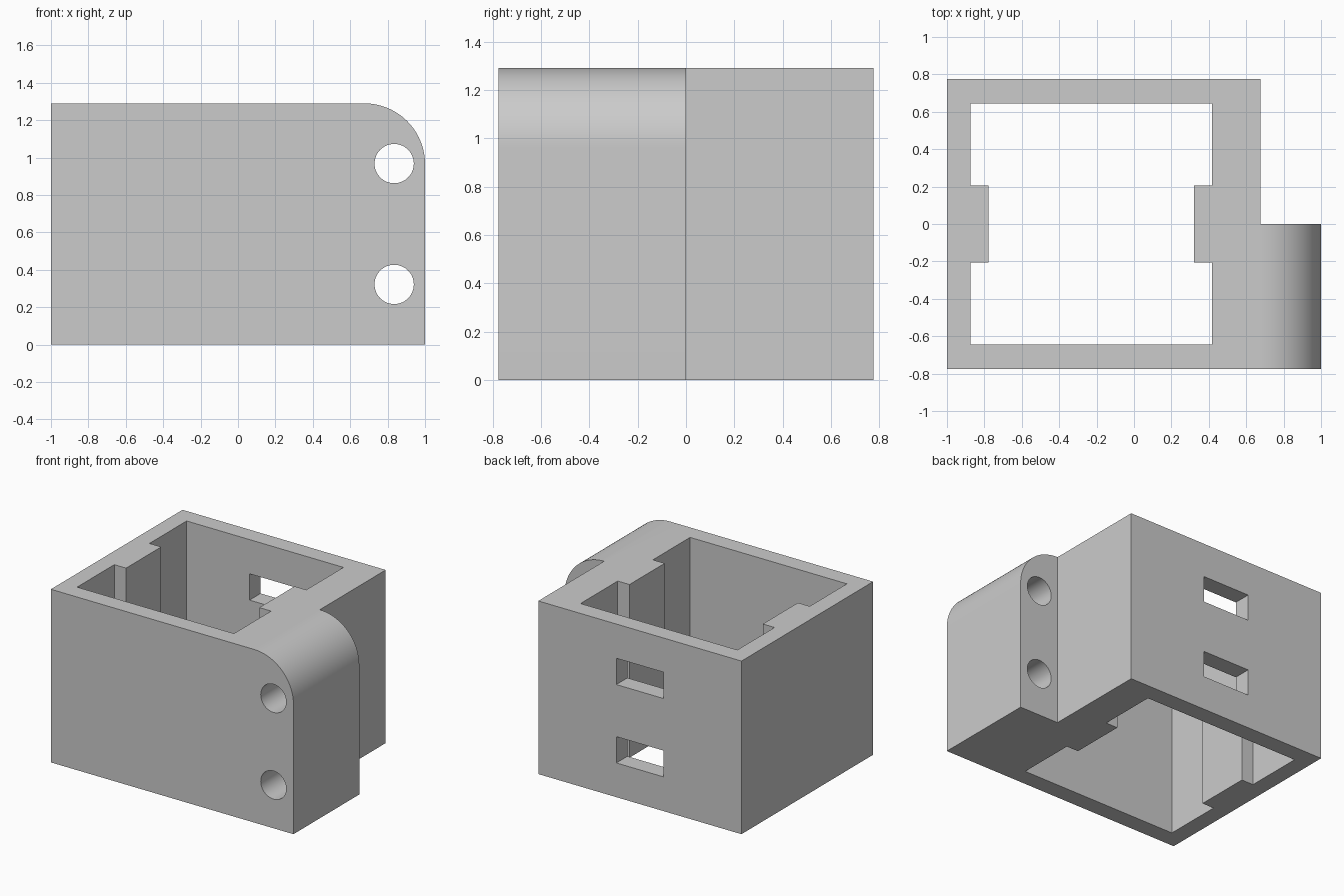
import bpy
import bmesh
from math import sin, cos, pi, radians

cube = bpy.data.objects.get("Cube")
if cube:
    bpy.data.objects.remove(cube, do_unlink=True)

# Overall dimensions
HEIGHT, DEPTH = 1.29, 0.775      # full height, half depth
LEFT, RIGHT, EAR = -1.0, 0.675, 1.0
MID = HEIGHT / 2
RADIUS = EAR - RIGHT             # rounded ear corner

grey = bpy.data.materials.new("plain grey")
grey.use_nodes = True
grey.diffuse_color = (0.6, 0.6, 0.6, 1)
grey.node_tree.nodes["Principled BSDF"].inputs["Base Color"].default_value = (0.6, 0.6, 0.6, 1)


def prism(name, points, axis, start, end):
    """Extrude a closed 2D profile along z (plan) or y (elevation)."""
    def place(u, v, w):
        return (u, v, w) if axis == "z" else (u, w, v)
    bm = bmesh.new()
    face = bm.faces.new([bm.verts.new(place(u, v, start)) for u, v in points])
    out = bmesh.ops.extrude_face_region(bm, geom=[face])
    for item in out["geom"]:
        if isinstance(item, bmesh.types.BMVert):
            item.co = place(item.co.x, item.co.y if axis == "z" else item.co.z, end)
    bmesh.ops.recalc_face_normals(bm, faces=bm.faces)
    mesh = bpy.data.meshes.new(name)
    bm.to_mesh(mesh)
    bm.free()
    mesh.materials.append(grey)
    obj = bpy.data.objects.new(name, mesh)
    bpy.context.collection.objects.link(obj)
    return obj


def arc(cx, cz, r, a0, a1, n):
    return [(cx + r * cos(a0 + (a1 - a0) * i / n), cz + r * sin(a0 + (a1 - a0) * i / n))
            for i in range(n + 1)]


def rect(x0, x1, z0, z1):
    return [(x0, z0), (x1, z0), (x1, z1), (x0, z1)]


# L-shaped block: box plus the mounting ear on the front half
housing = prism("housing", [(LEFT, -DEPTH), (EAR, -DEPTH), (EAR, 0), (RIGHT, 0),
                            (RIGHT, DEPTH), (LEFT, DEPTH)], "z", 0, HEIGHT)

# Open cavity, narrowed by a rib on each side
x0, x1, half, rib, rib_y = -0.875, 0.418, 0.645, 0.097, 0.207
right_side = [(x1, -half), (x1, -rib_y), (x1 - rib, -rib_y),
              (x1 - rib, rib_y), (x1, rib_y), (x1, half)]
left_side = [(x0 + x1 - x, -y) for x, y in right_side]
cutters = [prism("cavity_cutter", right_side + left_side, "z", -0.1, HEIGHT + 0.1)]

# Rounded top corner of the ear
corner = arc(RIGHT, HEIGHT - RADIUS, RADIUS, 0, pi / 2, 24)
corner += [(RIGHT, HEIGHT + 0.1), (EAR + 0.1, HEIGHT + 0.1), (EAR + 0.1, HEIGHT - RADIUS)]
cutters.append(prism("corner_cutter", corner, "y", -DEPTH - 0.1, 0.1))

# Screw holes in the ear and windows in the back wall
centre = (LEFT + RIGHT) / 2
for side in (-1, 1):
    hole = arc(0.835, MID + side * 0.323, 0.105, 0, 2 * pi, 48)[:-1]
    cutters.append(prism("hole_cutter", hole, "y", -DEPTH - 0.1, 0.1))
    z = MID + side * 0.292
    window = rect(centre - 0.194, centre + 0.194, z - 0.098, z + 0.098)
    cutters.append(prism("window_cutter", window, "y", 0.5, DEPTH + 0.1))

# Cut everything out, then discard the cutters
for cutter in cutters:
    cutter.hide_render = True
    mod = housing.modifiers.new(cutter.name, "BOOLEAN")
    mod.operation = "DIFFERENCE"
    mod.solver = "EXACT"
    mod.object = cutter
bpy.context.view_layer.update()
graph = bpy.context.evaluated_depsgraph_get()
result = bpy.data.meshes.new_from_object(housing.evaluated_get(graph))
housing.modifiers.clear()
housing.data = result
result.name = "housing"
for cutter in cutters:
    bpy.data.objects.remove(cutter, do_unlink=True)

# Smooth only the curved surfaces
bpy.ops.object.select_all(action="DESELECT")
housing.select_set(True)
bpy.context.view_layer.objects.active = housing
bpy.ops.object.shade_smooth_by_angle(angle=radians(30))
